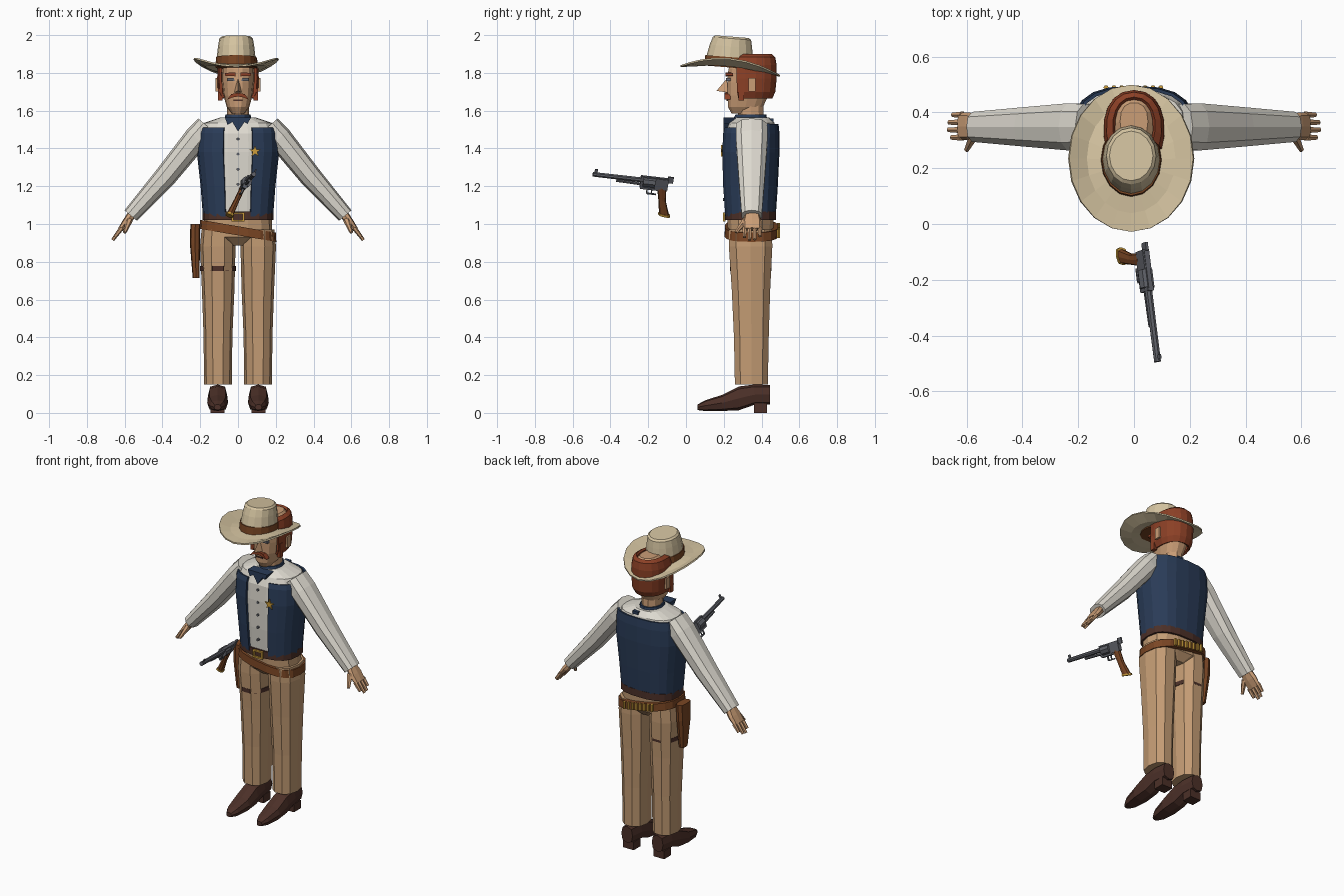
import bpy, bmesh, math
from mathutils import Vector, Matrix

if "Cube" in bpy.data.objects:
    bpy.data.objects.remove(bpy.data.objects["Cube"])

def material(name, r, g, b):
    m = bpy.data.materials.new(name)
    lin = [((c / 255 + 0.055) / 1.055) ** 2.4 for c in (r, g, b)]
    m.diffuse_color = (*lin, 1)
    m.use_nodes = True
    m.node_tree.nodes["Principled BSDF"].inputs["Base Color"].default_value = m.diffuse_color
    return m

CREAM = material("cream_felt", 212, 195, 160)
WHITE = material("shirt_white", 222, 218, 208)
NAVY = material("navy_cloth", 42, 60, 88)
TAN = material("tan_trousers", 196, 156, 116)
SKIN = material("skin", 202, 157, 118)
LEATHER = material("leather", 122, 70, 36)
HAIR = material("red_brown_hair", 140, 64, 38)
DARK = material("dark_brown_leather", 76, 48, 40)
METAL = material("gunmetal", 95, 97, 104)
GOLD = material("brass", 205, 158, 60)

def finish(name, bm, mat, shell=0):
    bmesh.ops.recalc_face_normals(bm, faces=bm.faces)
    me = bpy.data.meshes.new(name)
    bm.to_mesh(me)
    bm.free()
    me.materials.append(mat)
    ob = bpy.data.objects.new(name, me)
    bpy.context.collection.objects.link(ob)
    if shell:
        mod = ob.modifiers.new("thickness", "SOLIDIFY")
        mod.thickness, mod.offset = shell, 0
    return ob

def loft(name, rings, mat, n=12, e=1.0, arc=None, cap=True, shell=0, bend=None):
    """Skin rings of (centre, u, v); arc gives start and end angle in degrees."""
    bm = bmesh.new()
    a0, a1 = arc or (0, 360)
    count = n + 1 if arc else n
    rows = []
    for c, u, v in rings:
        row = []
        for i in range(count):
            a = math.radians(a0 + (a1 - a0) * i / n)
            p, q = (math.copysign(abs(t) ** e, t) for t in (math.cos(a), math.sin(a)))
            co = Vector(c) + Vector(u) * p + Vector(v) * q
            if bend:
                co.z += bend(co)
            row.append(bm.verts.new(co))
        rows.append(row)
    for r0, r1 in zip(rows, rows[1:]):
        for i in range(n):
            j = (i + 1) % count
            bm.faces.new((r0[i], r0[j], r1[j], r1[i]))
    if cap and not arc:
        bm.faces.new(rows[0])
        bm.faces.new(rows[-1])
    return finish(name, bm, mat, shell)

def level(z, rx, yf, yb, x=0.0):
    return ((x, (yf + yb) / 2, z), (rx, 0, 0), (0, (yb - yf) / 2, 0))

def box(name, c, size, mat):
    bm = bmesh.new()
    bmesh.ops.create_cube(bm, size=1, matrix=Matrix.Translation(c) @ Matrix.Diagonal((*size, 1)))
    return finish(name, bm, mat)

def plate(name, pts, y0, y1, mat):
    """Extrude an x-z outline from y0 to y1."""
    bm = bmesh.new()
    f = bm.faces.new([bm.verts.new((x, y0, z)) for x, z in pts])
    ext = bmesh.ops.extrude_face_region(bm, geom=[f])["geom"]
    bmesh.ops.translate(bm, vec=(0, y1 - y0, 0), verts=[v for v in ext if isinstance(v, bmesh.types.BMVert)])
    return finish(name, bm, mat)

def tube(name, p0, p1, r0, r1, mat, n=8):
    p0, p1 = Vector(p0), Vector(p1)
    d = (p1 - p0).normalized()
    u = d.cross(Vector((0, 1, 0)) if abs(d.y) < 0.9 else Vector((1, 0, 0))).normalized()
    v = d.cross(u)
    return loft(name, [(p0, u * r0, v * r0), (p1, u * r1, v * r1)], mat, n)

# Shirt and open vest
BODY = [(1.04, .172, .217, .463), (1.2, .184, .205, .474), (1.38, .204, .2, .483),
        (1.48, .2, .205, .483), (1.535, .18, .228, .47), (1.565, .09, .26, .44)]
loft("shirt", [level(*r) for r in BODY], WHITE, 18, .75)
loft("vest", [level(z, rx + .008, yf - .006, yb + .006) for z, rx, yf, yb in
              BODY[:4] + [(1.51, .193, .214, .478)]],
     NAVY, 18, .75, arc=(-75, 255), shell=.012, bend=lambda p: .02 if p.z > 1.5 and p.y > .4 else 0)
for z in (1.13, 1.21, 1.29, 1.37, 1.45):
    tube("shirt_button", (0, .212, z), (0, .196, z), .008, .008, METAL, 6)
star = [((.033 if i % 2 == 0 else .013), math.radians(90 + 36 * i)) for i in range(10)]
plate("star_badge", [(.09 + r * math.cos(a), 1.385 + r * math.sin(a)) for r, a in star], .186, .194, GOLD)

# Neckerchief
loft("neckerchief_band", [level(1.525, .085, .245, .44), level(1.555, .072, .25, .43),
                          level(1.58, .066, .262, .425)], NAVY, 12)
plate("neckerchief_front", [(-.07, 1.565), (.07, 1.565), (.05, 1.53), (.035, 1.54), (0, 1.49),
                            (-.03, 1.54), (-.055, 1.525)], .198, .262, NAVY)
box("neckerchief_knot", (.035, .452, 1.54), (.04, .025, .035), NAVY)

# Hips, belt and buckle
loft("hips", [level(.885, .06, .27, .42), level(.93, .183, .222, .462), level(1.04, .178, .215, .468)], TAN, 14, .8)
loft("waist_belt", [level(1.02, .188, .205, .478), level(1.065, .188, .205, .478)], DARK, 18, .75)
for x in (-.03, .03):
    box("buckle_side", (x, .202, 1.037), (.01, .014, .048), GOLD)
for z in (1.017, 1.057):
    box("buckle_bar", (0, .202, z), (.06, .014, .01), GOLD)

# Slanted cartridge belt with rounds on the back
slant = lambda p: -.17 * p.x
loft("cartridge_belt", [level(.94, .203, .203, .49), level(.988, .2, .205, .49)], LEATHER, 18, .75, bend=slant)
for i in range(8):
    x = -.1 + i * .028
    z = .965 - .17 * x
    tube("cartridge", (x, .489, z - .022), (x, .489, z + .022), .009, .009, GOLD, 6)

# Holster and thigh strap
loft("holster", [((-.226, .35, 1.0), (.026, 0, 0), (0, .055, 0)), ((-.228, .35, .9), (.027, 0, 0), (0, .05, 0)),
                 ((-.222, .345, .715), (.018, 0, 0), (0, .028, 0))], LEATHER, 8, .6)
loft("thigh_strap", [level(.752, .096, .227, .457, -.106), level(.778, .096, .227, .457, -.106)], DARK, 10)

# Both legs, boots, arms and hands
for s in (-1, 1):
    side = "right" if s < 0 else "left"
    loft(side + "_leg", [level(z, rx, yf, yb, s * x) for z, rx, yf, yb, x in (
        (.15, .074, .255, .437, .106), (.4, .076, .25, .442, .106), (.65, .086, .238, .45, .105),
        (.88, .094, .222, .462, .107), (.97, .088, .222, .46, .105))], TAN, 10, .85)
    loft(side + "_boot", [((s * .108, y, (a + b) / 2), (w, 0, 0), (0, 0, (b - a) / 2)) for y, a, b, w in (
        (.062, .015, .045, .018), (.1, .01, .066, .04), (.19, .01, .095, .055), (.28, .014, .14, .053),
        (.36, .042, .15, .05), (.445, .045, .148, .04))], DARK, 8, .7)
    box(side + "_boot_heel", (s * .108, .395, .026), (.075, .07, .052), DARK)
    loft(side + "_sleeve", [((s * x, .348, z), (s * .76 * r, 0, .65 * r), (0, q, 0)) for x, z, r, q in (
        (.165, 1.52, .06, .085), (.22, 1.455, .066, .088), (.385, 1.25, .059, .073),
        (.568, 1.045, .043, .056))], WHITE, 10, .85)
    loft(side + "_palm", [((s * x, .35, z), (s * .8 * r, 0, .6 * r), (0, q, 0)) for x, z, r, q in (
        (.555, 1.06, .024, .036), (.59, 1.012, .021, .05), (.622, .972, .014, .048))], SKIN, 8, .7)
    for k, tip in enumerate((.93, .915, .918, .935)):
        y = .31 + k * .027
        t = (.98 - tip) / .8 * .6
        tube(side + "_finger", (s * .615, y, .98), (s * (.615 + t), y, tip), .013, .009, SKIN, 6)
    tube(side + "_thumb", (s * .575, .315, 1.02), (s * .6, .265, .955), .018, .009, SKIN, 6)

# Head and face
loft("neck", [level(1.5, .06, .275, .42), level(1.66, .058, .27, .41)], SKIN, 10)
loft("head", [level(*r) for r in (
    (1.585, .035, .24, .37), (1.62, .06, .22, .41), (1.68, .077, .218, .438), (1.75, .084, .216, .458),
    (1.82, .086, .222, .466), (1.87, .078, .25, .46), (1.898, .05, .3, .435))], SKIN, 14, .85)
loft("hair", [level(*r) for r in (
    (1.668, .085, .22, .45), (1.7, .1, .205, .466), (1.77, .104, .2, .473), (1.84, .102, .2, .473),
    (1.88, .093, .22, .466), (1.894, .072, .25, .45))], HAIR, 12, .9, arc=(-27, 207), shell=.014)
bm = bmesh.new()
b = [bm.verts.new(c) for c in ((0, .216, 1.77), (-.022, .225, 1.695), (.022, .225, 1.695), (0, .162, 1.705))]
for t in ((0, 1, 3), (0, 3, 2), (1, 2, 3), (0, 2, 1)):
    bm.faces.new([b[i] for i in t])
finish("nose", bm, SKIN)
for s in (-1, 1):
    box("ear", (s * .107, .35, 1.737), (.022, .036, .07), SKIN)
    box("sideburn", (s * .094, .292, 1.7), (.024, .03, .09), HAIR)
    plate("moustache", [(0, 1.695), (s * .035, 1.688), (s * .058, 1.658), (s * .03, 1.67), (0, 1.675)], .203, .235, HAIR)
    plate("eyebrow", [(s * .014, 1.782), (s * .07, 1.785), (s * .07, 1.8), (s * .014, 1.802)], .208, .25, HAIR)
    plate("eye", [(s * .018, 1.757), (s * .06, 1.757), (s * .055, 1.772), (s * .022, 1.772)], .213, .235, METAL)
box("mouth", (0, .219, 1.654), (.045, .008, .008), DARK)

# Hat: curled brim, band and tapered crown
def brim_ring(rx, ry, cy, lift, z, tilt):
    return [(-.01 + rx * math.cos(a), cy + ry * math.sin(a),
             z - tilt * math.sin(a) + lift * math.cos(a) ** 2) for a in
            (math.radians(360 * i / 20) for i in range(20))]
bm = bmesh.new()
rows = [[bm.verts.new(p) for p in brim_ring(*r)] for r in (
    (.09, .115, .23, .01, 1.832, .012), (.16, .195, .234, .02, 1.818, .02), (.224, .263, .235, .064, 1.81, .026))]
for r0, r1 in zip(rows, rows[1:]):
    for i in range(20):
        bm.faces.new((r0[i], r0[(i + 1) % 20], r1[(i + 1) % 20], r1[i]))
finish("hat_brim", bm, CREAM, .009)
lean = lambda p: -.08 * (p.y - .24)
loft("hat_band", [level(1.828, .11, .097, .363, -.01), level(1.883, .106, .102, .358, -.01)], LEATHER, 16, bend=lean)
loft("hat_crown", [level(*r, -.01) for r in ((1.86, .105, .103, .357), (1.94, .096, .125, .35),
                                             (1.982, .089, .142, .345), (1.992, .078, .155, .333))],
     CREAM, 16, bend=lean)

# Revolver, modelled along its own axes then placed
fwd = Vector((.05, -.39, .045)).normalized()
side0 = fwd.cross(Vector((0, 0, 1))).normalized()
up0 = side0.cross(fwd)
roll = math.radians(25)
up = up0 * math.cos(roll) - side0 * math.sin(roll)
wid = fwd.cross(up)
place = Matrix((fwd, wid, up)).transposed().to_4x4()
place.translation = (.038, -.17, 1.215)
gun = [
    tube("gun_barrel", (.06, 0, .012), (.33, 0, .012), .014, .013, METAL),
    tube("gun_ejector", (.06, 0, -.012), (.2, 0, -.008), .008, .008, METAL, 6),
    tube("gun_cylinder", (-.005, 0, .004), (.06, 0, .004), .028, .028, METAL),
    box("gun_top_strap", (.0, 0, .03), (.15, .016, .012), METAL),
    box("gun_frame_rear", (-.04, 0, .003), (.07, .026, .06), METAL),
    box("gun_frame_front", (.066, 0, .003), (.014, .024, .062), METAL),
    box("gun_frame_base", (.015, 0, -.03), (.11, .022, .012), METAL),
    box("gun_front_sight", (.315, 0, .033), (.016, .006, .02), METAL),
    box("gun_hammer", (-.085, 0, .03), (.03, .01, .035), METAL),
    box("gun_trigger", (.005, 0, -.045), (.006, .006, .025), METAL),
    box("gun_guard_bottom", (.005, 0, -.062), (.05, .01, .006), METAL),
    box("gun_guard_front", (.03, 0, -.047), (.006, .01, .03), METAL),
    loft("gun_grip", [((-.045, 0, -.02), (.026, 0, .005), (0, .014, 0)), ((-.058, 0, -.09), (.021, 0, .004), (0, .014, 0)),
                      ((-.082, 0, -.172), (.028, 0, .004), (0, .018, 0))], LEATHER, 8, .7),
    loft("gun_butt_plate", [((-.082, 0, -.168), (.033, 0, .004), (0, .021, 0)),
                            ((-.084, 0, -.18), (.033, 0, .004), (0, .021, 0))], GOLD, 8, .7)]
for part in gun:
    part.data.transform(place)
